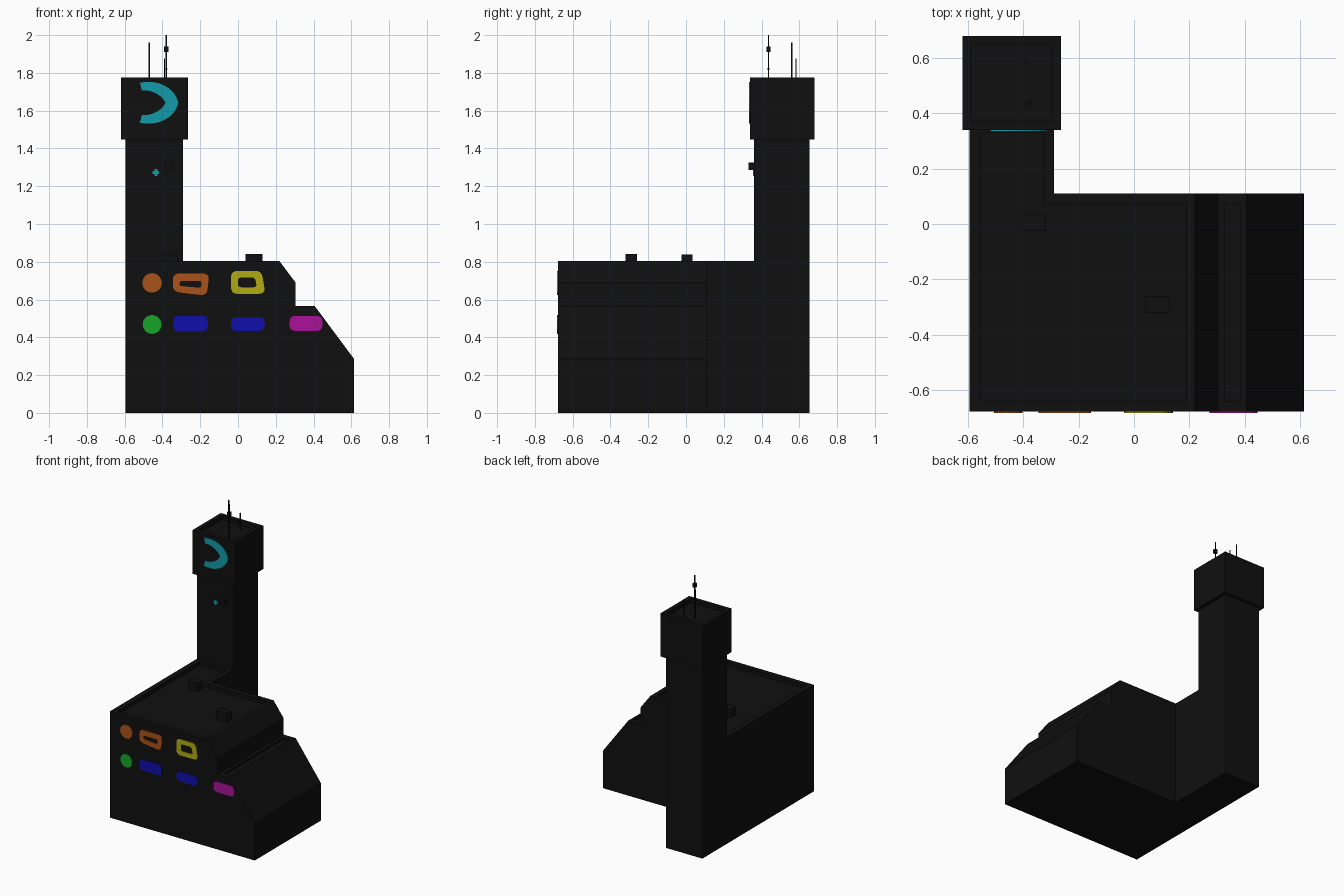
import bpy, bmesh, math
from mathutils import Vector

if "Cube" in bpy.data.objects:
    bpy.data.objects.remove(bpy.data.objects["Cube"])


def material(name, rgb):
    m = bpy.data.materials.new(name)
    m.diffuse_color = (*rgb, 1)
    m.use_nodes = True
    m.node_tree.nodes["Principled BSDF"].inputs["Base Color"].default_value = m.diffuse_color
    return m


BLACK = material("black", (0.005, 0.005, 0.005))
TEAL = material("teal", (0.006, 0.33, 0.39))
ORANGE = material("orange", (0.40, 0.085, 0.009))
YELLOW = material("yellow", (0.44, 0.41, 0.006))
GREEN = material("green", (0.008, 0.38, 0.022))
BLUE = material("blue", (0.005, 0.005, 0.41))
MAGENTA = material("magenta", (0.40, 0.006, 0.32))


def finish(name, bm, mat):
    bmesh.ops.recalc_face_normals(bm, faces=bm.faces)
    me = bpy.data.meshes.new(name)
    bm.to_mesh(me)
    bm.free()
    me.materials.append(mat)
    ob = bpy.data.objects.new(name, me)
    bpy.context.collection.objects.link(ob)
    return ob


def prism(name, pts, lo, hi, axis="y", mat=BLACK):
    """Extrude a profile: (x, z) points along y, or (y, z) points along x."""
    bm = bmesh.new()
    place = (lambda p, d: (p[0], d, p[1])) if axis == "y" else (lambda p, d: (d, p[0], p[1]))
    a = [bm.verts.new(place(p, lo)) for p in pts]
    b = [bm.verts.new(place(p, hi)) for p in pts]
    bm.faces.new(a)
    bm.faces.new(b)
    for i in range(len(pts)):
        j = (i + 1) % len(pts)
        bm.faces.new((a[i], a[j], b[j], b[i]))
    return finish(name, bm, mat)


def rect(x0, x1, z0, z1):
    return [(x0, z0), (x1, z0), (x1, z1), (x0, z1)]


def box(name, x, y, z):
    return prism(name, rect(*x, *z), *y)


def combine(ob, other, op):
    mod = ob.modifiers.new(op, "BOOLEAN")
    mod.operation, mod.object, mod.solver = op, other, "EXACT"
    bpy.context.view_layer.objects.active = ob
    bpy.ops.object.modifier_apply(modifier=mod.name)
    bpy.data.objects.remove(other)


# Stepped main block joined to the rear link and tower shaft
body = prism("building", [(-0.595, 0), (0.615, 0), (0.615, 0.285), (0.405, 0.567), (0.305, 0.567),
                          (0.305, 0.69), (0.22, 0.803), (-0.595, 0.803)], -0.678, 0.11)
shaft = prism("tower_shaft", [(-0.1, 0), (0.655, 0), (0.655, 1.46), (0.36, 1.46),
                              (0.36, 0.803), (-0.1, 0.803)], -0.595, -0.29, "x")
combine(body, shaft, "UNION")

# Sunken roofs behind parapets
for x, y, z in [((-0.555, 0.19), (-0.64, 0.07), 0.775),
                ((-0.555, -0.33), (-0.5, 0.33), 0.775)]:
    combine(body, box("roof_cutter", x, y, (z, 1.0)), "DIFFERENCE")
combine(body, box("step_cutter", (0.33, 0.385), (-0.64, 0.07), (0.55, 0.6)), "DIFFERENCE")

# Tower head
head = box("tower_head", (-0.62, -0.265), (0.34, 0.68), (1.447, 1.775))
combine(head, box("head_cutter", (-0.59, -0.295), (0.37, 0.65), (1.745, 1.9)), "DIFFERENCE")

# Rooftop units and the small tower fixture
box("roof_unit_front", (0.04, 0.13), (-0.32, -0.26), (0.77, 0.84))
box("roof_unit_rear", (-0.40, -0.32), (-0.025, 0.035), (0.77, 0.838))
box("tower_fixture", (-0.385, -0.345), (0.33, 0.365), (1.285, 1.325))

# Antennas
for i, (x, y, top, r) in enumerate([(-0.38, 0.437, 2.0, 0.003), (-0.47, 0.56, 1.96, 0.003),
                                    (-0.39, 0.583, 1.875, 0.003)]):
    box(f"antenna_{i + 1}", (x - r, x + r), (y - r, y + r), (1.74, top))
box("antenna_box", (-0.391, -0.369), (0.426, 0.448), (1.91, 1.94))
box("antenna_crossbar", (-0.388, -0.372), (0.429, 0.445), (1.818, 1.824))


def rounded(corners, r, n=4):
    """Round each corner of an outline with a short curve."""
    out = []
    c = [Vector(p) for p in corners]
    for i, p in enumerate(c):
        a = p + (c[i - 1] - p).normalized() * r
        b = p + (c[(i + 1) % len(c)] - p).normalized() * r
        for k in range(n + 1):
            t = k / n
            out.append(a * (1 - t) ** 2 + p * 2 * t * (1 - t) + b * t * t)
    return out


def ring_plate(name, outer, inner, y0, y1, mat):
    bm = bmesh.new()
    loops = [[bm.verts.new((p[0], y, p[1])) for p in pts]
             for pts, y in ((outer, y0), (inner, y0), (inner, y1), (outer, y1))]
    n = len(outer)
    for k in range(4):
        a, b = loops[k], loops[(k + 1) % 4]
        for i in range(n):
            j = (i + 1) % n
            bm.faces.new((a[i], a[j], b[j], b[i]))
    return finish(name, bm, mat)


F0, F1 = -0.683, -0.676  # front wall plates


# Round lights
def disc(name, x, z, r, mat):
    pts = [(x + r * math.cos(k * math.tau / 16), z + r * math.sin(k * math.tau / 16)) for k in range(16)]
    prism(name, pts, F0, F1, mat=mat)


disc("orange_disc", -0.455, 0.688, 0.052, ORANGE)
disc("green_disc", -0.455, 0.468, 0.05, GREEN)

# Hollow panels
ring_plate("orange_ring", rounded([(-0.345, 0.642), (-0.165, 0.62), (-0.152, 0.738), (-0.345, 0.738)], 0.035),
           rounded([(-0.31, 0.672), (-0.195, 0.662), (-0.192, 0.698), (-0.31, 0.698)], 0.014), F0, F1, ORANGE)
ring_plate("yellow_ring", rounded([(-0.037, 0.63), (0.145, 0.63), (0.125, 0.752), (-0.037, 0.752)], 0.035),
           rounded([(0.0, 0.665), (0.1, 0.665), (0.09, 0.717), (0.0, 0.717)], 0.018), F0, F1, YELLOW)

# Solid pill panels
for name, x0, x1, z0, z1, mat in [("blue_pill_left", -0.343, -0.16, 0.432, 0.514, BLUE),
                                  ("blue_pill_right", -0.037, 0.142, 0.434, 0.506, BLUE),
                                  ("magenta_pill", 0.273, 0.447, 0.434, 0.514, MAGENTA)]:
    prism(name, rounded(rect(x0, x1, z0, z1), 0.032), F0, F1, mat=mat)

# Teal crescent on the tower head, swept along an arc
spine = [(-0.465 + 0.115 * math.cos(t), 1.642 + 0.088 * math.sin(t), t)
         for t in (math.radians(-105 + 210 * k / 16) for k in range(17))]
width = lambda t: 0.022 + 0.012 * max(0, math.cos(t))
edge = lambda s: [(x + s * width(t) * math.cos(t) - 0.02 * abs(math.sin(t)),
                   z + s * width(t) * math.sin(t)) for x, z, t in spine]
prism("teal_crescent", edge(1) + edge(-1)[::-1], 0.334, 0.342, mat=TEAL)

# Small teal cross on the shaft
cx, cz, a, b = -0.435, 1.273, 0.018, 0.008
prism("teal_cross", [(cx + u, cz + v) for u, v in
                     [(-b, -a), (b, -a), (b, -b), (a, -b), (a, b), (b, b),
                      (b, a), (-b, a), (-b, b), (-a, b), (-a, -b), (-b, -b)]], 0.354, 0.362, mat=TEAL)
